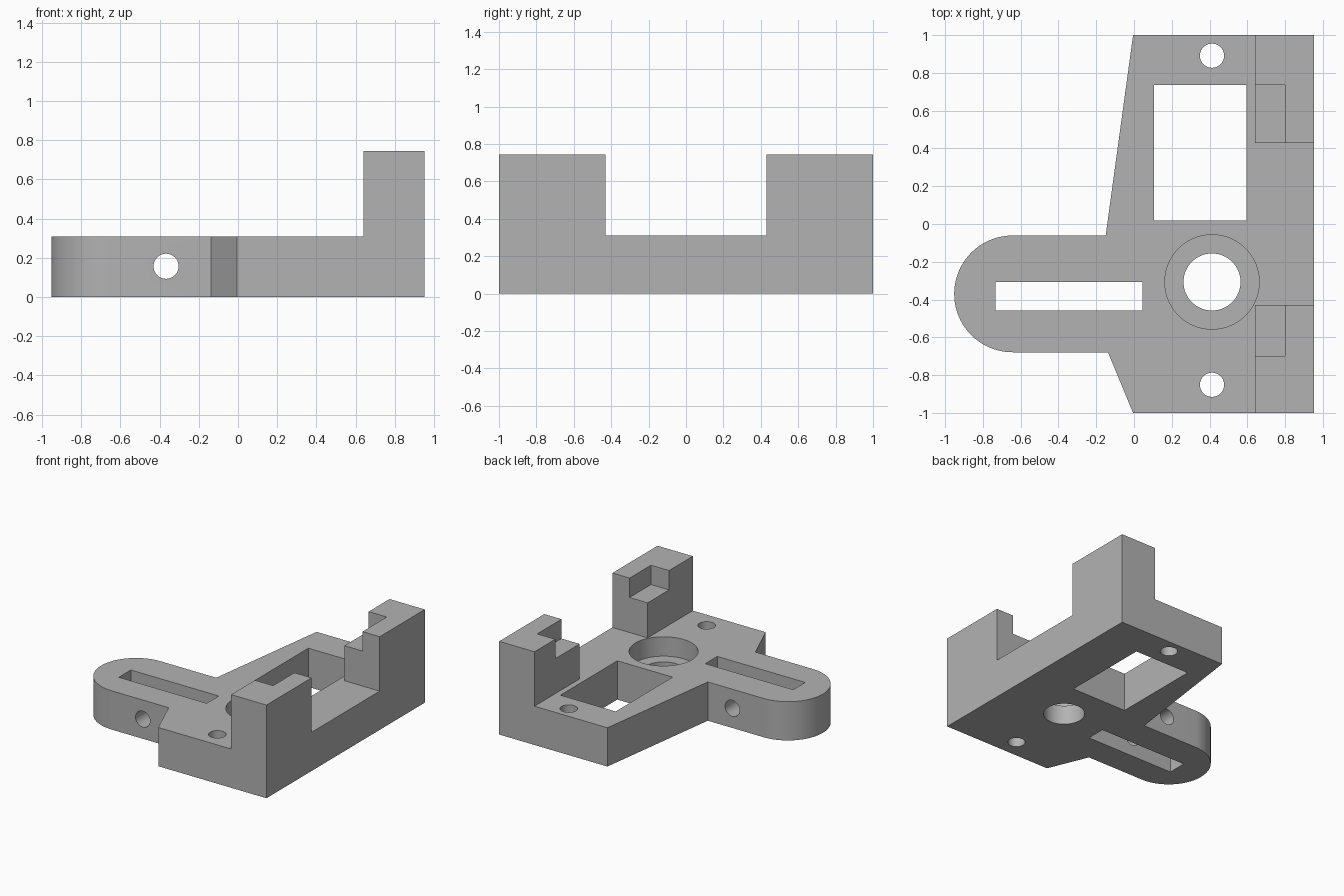
import bpy, bmesh, math
from mathutils import Matrix, Vector

cube = bpy.data.objects.get("Cube")
if cube:
    bpy.data.objects.remove(cube, do_unlink=True)

PLATE, TOP = 0.31, 0.745

grey = bpy.data.materials.new("plain_grey")
grey.use_nodes = True
colour = (0.45, 0.45, 0.45, 1)
grey.diffuse_color = colour
grey.node_tree.nodes["Principled BSDF"].inputs["Base Color"].default_value = colour


def to_object(name, bm):
    bmesh.ops.recalc_face_normals(bm, faces=bm.faces)
    mesh = bpy.data.meshes.new(name)
    bm.to_mesh(mesh)
    bm.free()
    mesh.materials.append(grey)
    obj = bpy.data.objects.new(name, mesh)
    bpy.context.collection.objects.link(obj)
    return obj


def prism(name, outline, height):
    bm = bmesh.new()
    face = bm.faces.new([bm.verts.new((x, y, 0)) for x, y in outline])
    moved = bmesh.ops.extrude_face_region(bm, geom=[face])["geom"]
    bmesh.ops.translate(bm, vec=(0, 0, height),
                        verts=[v for v in moved if isinstance(v, bmesh.types.BMVert)])
    return to_object(name, bm)


def box(name, low, high):
    low, high = Vector(low), Vector(high)
    bm = bmesh.new()
    bmesh.ops.create_cube(bm, size=1, matrix=Matrix.Translation((low + high) / 2)
                          @ Matrix.Diagonal((*(high - low), 1)))
    return to_object(name, bm)


def cylinder(name, centre, radius, depth, turn=0):
    bm = bmesh.new()
    bmesh.ops.create_cone(bm, cap_ends=True, segments=64, radius1=radius, radius2=radius,
                          depth=depth, matrix=Matrix.Translation(centre)
                          @ Matrix.Rotation(turn, 4, "X"))
    return to_object(name, bm)


def cut(body, cutter):
    mod = body.modifiers.new("cut", "BOOLEAN")
    mod.operation, mod.solver, mod.object = "DIFFERENCE", "EXACT", cutter
    bpy.context.view_layer.update()
    result = body.evaluated_get(bpy.context.evaluated_depsgraph_get())
    mesh = bpy.data.meshes.new_from_object(result)
    body.modifiers.clear()
    body.data = mesh
    bpy.data.objects.remove(cutter, do_unlink=True)


# Outline of the bracket with its round-ended arm
arm_y, arm_r, arm_x = -0.37, 0.309, -0.643
arc = [(arm_x + arm_r * math.cos(a), arm_y + arm_r * math.sin(a))
       for a in (math.pi / 2 + math.pi * i / 40 for i in range(41))]
outline = ([(0.952, -1), (0.952, 1), (-0.005, 1), (-0.15, arm_y + arm_r)] + arc
           + [(-0.138, arm_y - arm_r), (-0.005, -1)])
body = prism("bracket_body", outline, TOP)

# Lower the plate, leaving two corner posts
cut(body, box("plate_clearance", (-2, -2, PLATE), (0.64, 2, 2)))
cut(body, box("post_gap", (0.5, -0.43, PLATE), (2, 0.43, 2)))

# Notches in the inner corners of the posts
cut(body, box("back_notch", (0.5, 0.3, 0.59), (0.8, 0.737, 2)))
cut(body, box("front_notch", (0.5, -0.7, 0.59), (0.8, -0.3, 2)))

# Rectangular window and arm slot
cut(body, box("window", (0.106, 0.018, -1), (0.595, 0.737, 0.5)))
cut(body, box("arm_slot", (-0.733, -0.459, -1), (0.045, -0.307, 0.5)))

# Stepped bore, screw holes and the cross hole through the arm
cut(body, cylinder("bore", (0.413, -0.307, 0), 0.151, 2))
cut(body, cylinder("counterbore", (0.413, -0.307, 0.655), 0.25, 1))
for y in (0.891, -0.851):
    cut(body, cylinder("screw_hole", (0.413, y, 0), 0.064, 2))
cut(body, cylinder("cross_hole", (-0.367, arm_y, 0.157), 0.064, 1, math.pi / 2))

# Smooth round walls, sharp edges
bpy.ops.object.select_all(action="DESELECT")
body.select_set(True)
bpy.context.view_layer.objects.active = body
bpy.ops.object.shade_smooth_by_angle(angle=math.radians(30))
